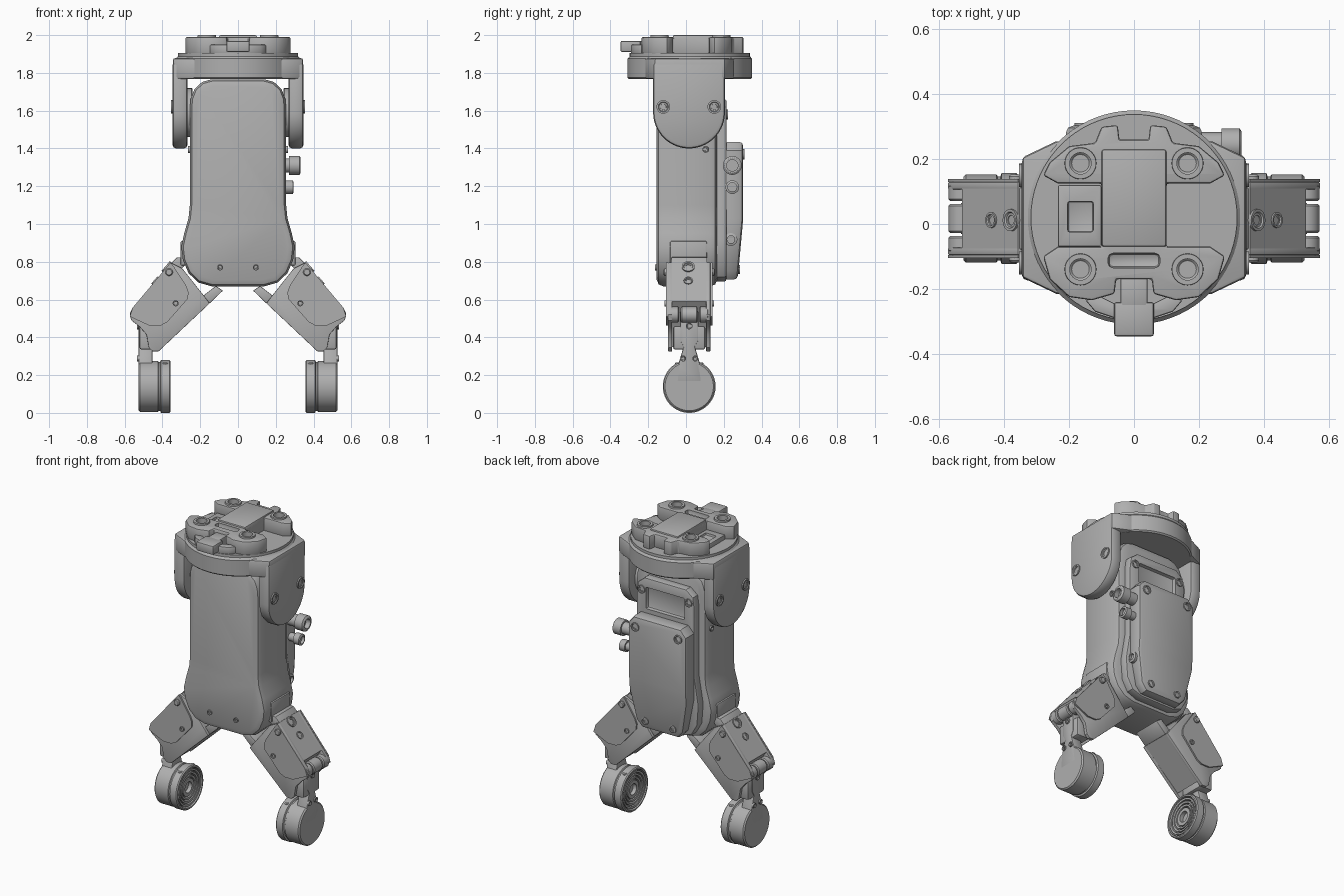
import bpy, bmesh
from math import sin, cos, pi, radians
from mathutils import Vector

if "Cube" in bpy.data.objects:
    bpy.data.objects.remove(bpy.data.objects["Cube"])

grey = bpy.data.materials.new("satin grey")
grey.use_nodes = True
grey.diffuse_color = (0.43, 0.43, 0.43, 1)
grey.node_tree.nodes["Principled BSDF"].inputs["Base Color"].default_value = (0.43, 0.43, 0.43, 1)
parts = []
CY = 0.017  # depth of the joint centre line


def place(axis, u, v, w):
    return {"x": (w, u, v), "y": (u, w, v), "z": (u, v, w)}[axis]


def finish(bm, name, mirror):
    bmesh.ops.recalc_face_normals(bm, faces=bm.faces)
    mesh = bpy.data.meshes.new(name)
    bm.to_mesh(mesh)
    bm.free()
    mesh.materials.append(grey)
    obj = bpy.data.objects.new(name, mesh)
    bpy.context.collection.objects.link(obj)
    if mirror:
        mod = obj.modifiers.new("Mirror", "MIRROR")
        mod.use_mirror_merge = False
    parts.append(obj)
    return obj


def prism(name, axis, pts, lo, hi, bevel=0.0, mirror=False, segs=2):
    """Extrude an outline along an axis and round its rims."""
    bm = bmesh.new()
    rings = [[bm.verts.new(place(axis, u, v, w)) for u, v in pts] for w in (lo, hi)]
    bm.faces.new(rings[0])
    bm.faces.new(rings[1])
    for i in range(len(pts)):
        j = (i + 1) % len(pts)
        bm.faces.new((rings[0][i], rings[0][j], rings[1][j], rings[1][i]))
    bmesh.ops.recalc_face_normals(bm, faces=bm.faces)
    if bevel:
        sharp = [e for e in bm.edges if e.calc_face_angle(0) > radians(50)]
        bmesh.ops.bevel(bm, geom=sharp, offset=bevel, segments=segs, profile=0.5,
                        affect="EDGES", clamp_overlap=True)
    return finish(bm, name, mirror)


def box(name, x, y, z, bevel=0.0, mirror=False):
    pts = [(x[0], y[0]), (x[1], y[0]), (x[1], y[1]), (x[0], y[1])]
    return prism(name, "z", pts, z[0], z[1], bevel, mirror)


def lathe(name, axis, centre, profile, mirror=False, steps=48):
    """Spin (radius, offset) pairs round an axis through the centre."""
    bm = bmesh.new()
    rings = []
    for r, w in profile:
        n = 1 if r == 0 else steps
        rings.append([bm.verts.new(Vector(centre) + Vector(place(
            axis, r * cos(2 * pi * k / steps), r * sin(2 * pi * k / steps), w)))
            for k in range(n)])
    for a, b in zip(rings, rings[1:]):
        for k in range(steps):
            m = (k + 1) % steps
            corners = [a[k % len(a)], a[m % len(a)], b[m % len(b)], b[k % len(b)]]
            bm.faces.new(list(dict.fromkeys(corners)))
    return finish(bm, name, mirror)


def rod(name, axis, centre, r, lo, hi, mirror=False):
    c = min(0.006, (hi - lo) / 4)
    return lathe(name, axis, centre,
                 [(0, lo), (r - c, lo), (r, lo + c), (r, hi - c), (r - c, hi), (0, hi)], mirror, 32)


def screw(name, axis, centre, r, out=1, mirror=False):
    h = 0.008 * out
    return lathe(name, axis, centre, [(0, -h), (r, -h), (r, h), (r * 0.75, h), (r * 0.65, h * 0.4),
                 (r * 0.45, h * 0.4), (r * 0.4, -h * 0.6), (0, -h * 0.6)], mirror, 24)


def both(half):
    """Complete a right-hand outline with its mirrored left half."""
    return half + [(-u, v) for u, v in reversed(half)]


def cut(obj, cutter):
    cutter.hide_render = True
    mod = obj.modifiers.new("Cut", "BOOLEAN")
    mod.operation, mod.solver, mod.object = "DIFFERENCE", "EXACT", cutter
    bpy.context.view_layer.objects.active = obj
    bpy.ops.object.modifier_apply(modifier=mod.name)
    parts.remove(cutter)
    bpy.data.objects.remove(cutter)


# Main housing
outline = [(0.14, 1.766), (0.19, 1.752), (0.23, 1.715), (0.25, 1.665), (0.255, 1.61),
           (0.255, 1.1), (0.262, 1.03), (0.285, 0.95), (0.3, 0.88), (0.292, 0.81),
           (0.262, 0.74), (0.21, 0.69), (0.14, 0.67)]
prism("housing", "y", both(outline), -0.155, 0.165, 0.035)
screw("front_screw", "y", (0.095, -0.155, 0.77), 0.016, -1, True)
screw("side_screw", "x", (0.256, 0.105, 1.395), 0.018, 1, True)
box("lower_side_block", (0.2, 0.304), (-0.085, 0.11), (0.78, 0.91), 0.008, True)

# Rear plate with its recessed window
rear = [(0.15, 1.66), (0.2, 1.62), (0.21, 1.55), (0.21, 1.1), (0.24, 0.92),
        (0.23, 0.79), (0.19, 0.72), (0.12, 0.695)]
plate = prism("rear_plate", "y", both(rear), 0.15, 0.215, 0.012)
cut(plate, box("window_cutter", (-0.14, 0.14), (0.19, 0.3), (1.46, 1.6), 0.01))
screw("rear_plate_screw", "y", (0.17, 0.215, 1.58), 0.026, 1, True)

# Rear cover, sloping inwards at its lower end
cover_half = [(0.17, 1.435), (0.21, 1.39), (0.21, 0.95), (0.17, 0.75), (0.13, 0.705)]
cover = prism("rear_cover", "y", both(cover_half), 0.2, 0.303, 0.022)
bm = bmesh.new()
bm.from_mesh(cover.data)
bmesh.ops.bisect_plane(bm, geom=bm.verts[:] + bm.edges[:] + bm.faces[:],
                       plane_co=(0, 0, 1.03), plane_no=(0, 0, 1))
for v in bm.verts:
    if v.co.y > 0.25 and v.co.z < 1.03:
        v.co.y -= (1.03 - v.co.z) * 0.09
bm.to_mesh(cover.data)
bm.free()
screw("cover_upper_screw", "y", (0.155, 0.303, 1.37), 0.028, 1, True)
screw("cover_lower_screw", "y", (0.1, 0.277, 0.76), 0.024, 1, True)

# Cable sockets on the left side
rod("large_socket_collar", "x", (0, 0.245, 1.31), 0.038, 0.19, 0.29)
lathe("large_socket", "x", (0, 0.245, 1.31), [(0, 0.27), (0.05, 0.27), (0.05, 0.325),
      (0.04, 0.332), (0.03, 0.332), (0.03, 0.3), (0, 0.3)], steps=24)
lathe("small_socket", "x", (0, 0.245, 1.195), [(0, 0.19), (0.026, 0.19), (0.026, 0.25), (0.036, 0.25),
      (0.036, 0.29), (0.024, 0.295), (0.024, 0.275), (0, 0.275)], steps=24)
lathe("vent_plug", "x", (0, 0.238, 0.918), [(0, 0.17), (0.034, 0.17), (0.034, 0.215),
      (0.02, 0.22), (0.02, 0.205), (0, 0.205)], steps=24)

# Fork head holding the housing
lathe("head_disc", "z", (0, 0.02, 0), [(0, 1.767), (0.322, 1.767), (0.33, 1.775), (0.33, 1.875),
      (0.318, 1.888), (0.318, 1.905), (0, 1.905)], steps=72)
prism("head_shoulder", "z", both([(0.24, -0.215), (0.345, -0.165), (0.345, 0.205), (0.24, 0.255)]),
      1.768, 1.878, 0.012)
arc = [(0.016 + 0.19 * cos(a), 1.59 + 0.19 * sin(a)) for a in [-pi * k / 28 for k in range(29)]]
prism("fork_cheek", "x", arc + [(-0.174, 1.86), (0.206, 1.86)], 0.268, 0.346, 0.018, True)
rod("pivot_boss", "x", (0, 0.016, 1.59), 0.13, 0.24, 0.28, True)
for y in (-0.12, 0.15):
    screw("cheek_screw", "x", (0.346, y, 1.62), 0.036, 1, True)

# Mounting flange on top
flange_half = [(0.055, -0.17), (0.06, -0.215), (0.13, -0.235), (0.2, -0.225), (0.26, -0.17),
               (0.28, -0.1), (0.235, -0.07), (0.1, -0.07), (0.1, 0.125), (0.235, 0.125),
               (0.28, 0.15), (0.26, 0.19), (0.2, 0.24), (0.12, 0.25), (0.1, 0.3), (0.05, 0.305),
               (0.045, 0.26)]
flange = prism("mounting_flange", "z", both(flange_half), 1.9, 1.99, 0.008)
for x in (-0.165, 0.165):
    for y in (-0.14, 0.187):
        cut(flange, rod("bolt_cutter", "z", (x, y, 0), 0.033, 1.94, 2.05))
        lathe("bolt_rim", "z", (x, y, 0), [(0.033, 1.98), (0.05, 1.98), (0.048, 2.0),
              (0.033, 2.0), (0.033, 1.98)], steps=32)
cut(flange, box("slot_cutter", (-0.08, 0.08), (-0.135, -0.09), (1.96, 2.05), 0.015))
box("centre_plateau", (-0.1, 0.1), (-0.07, 0.23), (1.9, 2.0), 0.008)
socket = box("side_contact_block", (-0.235, -0.1), (-0.07, 0.12), (1.9, 1.935), 0.006)
cut(socket, box("contact_cutter", (-0.205, -0.125), (-0.025, 0.07), (1.92, 1.96), 0.008))
prism("latch_arc", "z", both([(0.04, -0.255), (0.11, -0.22), (0.15, -0.235), (0.12, -0.27), (0.06, -0.29)]),
      1.9, 1.95, 0.006)
box("latch_tab", (-0.062, 0.062), (-0.347, -0.24), (1.91, 1.97), 0.01)
box("latch_stem", (-0.042, 0.042), (-0.26, -0.165), (1.9, 1.97), 0.008)

# Upper leg links: core, side walls, cover plates and end flanges
wall = [(0.295, 0.765), (0.357, 0.796), (0.558, 0.557), (0.573, 0.52), (0.565, 0.49), (0.52, 0.455),
        (0.485, 0.415), (0.472, 0.345), (0.452, 0.326), (0.42, 0.326), (0.15, 0.58), (0.18, 0.62)]
core = [(0.295, 0.765), (0.357, 0.796), (0.53, 0.59), (0.48, 0.52), (0.43, 0.43), (0.40, 0.35),
        (0.15, 0.58), (0.18, 0.62)]
side = [(0.34, 0.775), (0.357, 0.796), (0.558, 0.557), (0.573, 0.51), (0.47, 0.462), (0.41, 0.462),
        (0.375, 0.48), (0.265, 0.605), (0.262, 0.64), (0.275, 0.675)]
prism("leg_core", "y", core, CY - 0.095, CY + 0.095, 0, True)
for s in (-1, 1):
    a, b, c = (CY + s * d for d in (0.09, 0.112, 0.122))
    prism("leg_wall", "y", wall, min(a, b), max(a, b), 0.003, True)
    prism("leg_cover", "y", side, min(b, c), max(b, c), 0, True)
    screw("leg_screw", "y", (0.33, c, 0.58), 0.016, s, True)
    rod("hip_pin", "y", (0.365, CY + s * 0.125, 0.745), 0.02, -0.01, 0.01, True)
prism("outer_hip_flange", "y", [(0.275, 0.79), (0.295, 0.825), (0.325, 0.822), (0.372, 0.775),
      (0.34, 0.74), (0.3, 0.76)], CY - 0.095, CY + 0.095, 0.004, True)
prism("inner_hip_flange", "y", [(0.08, 0.647), (0.117, 0.672), (0.185, 0.62), (0.15, 0.58)],
      CY - 0.095, CY + 0.095, 0.004, True)
for x, z, r in ((0.383, 0.778, 0.034), (0.443, 0.704, 0.024)):
    bolt = screw("leg_top_bolt", "z", (0, 0, 0), r, 1, True)
    for v in bolt.data.vertices:  # tilt onto the sloping face
        p = Vector(v.co)
        p.rotate(Vector((0, 0, 1)).rotation_difference(Vector((0.765, 0, 0.643))))
        v.co = p + Vector((x - 0.006, 0.012, z - 0.006))

# Knee rollers and lower fingers
for y, w in ((-0.062, 0.025), (CY, 0.045), (0.096, 0.025)):
    rod("knee_roller", "y", (0.53, y, 0.52), 0.042, -w, w, True)
box("knee_block", (0.43, 0.522), (CY - 0.085, CY + 0.085), (0.335, 0.46), 0.012, True)
neck = [(CY + u, v) for u, v in both([(0.048, 0.54), (0.048, 0.38), (0.03, 0.35), (0.045, 0.3),
                                      (0.06, 0.25), (0.07, 0.16)])]
prism("finger_neck", "x", neck, 0.452, 0.526, 0.008, True)
for s in (-1, 1):
    screw("finger_screw", "x", (0.526, CY + s * 0.032, 0.288), 0.016, 1, True)
screw("neck_screw", "x", (0.526, CY, 0.46), 0.018, 1, True)

# Round gripping pads with ringed inner faces
rings = [(0, 0.395), (0.035, 0.395), (0.035, 0.37)]
for k in range(4):
    r = 0.045 + k * 0.02
    rings += [(r, 0.372 - k * 0.003), (r + 0.012, 0.37 - k * 0.003), (r + 0.013, 0.385)]
    rings += [(r + 0.018, 0.385)]
rings += [(0.125, 0.357), (0.134, 0.357), (0.14, 0.363), (0.14, 0.408), (0.13, 0.412), (0.13, 0.42),
          (0.136, 0.424), (0.136, 0.518), (0.128, 0.526), (0, 0.526)]
lathe("grip_pad", "x", (0, CY, 0.14), rings, True, 64)
for s in (-1, 1):
    rod("pad_rim_screw", "z", (0.385, CY + s * 0.06, 0.256), 0.016, -0.01, 0.012, True)

# Smooth curved faces, keep hard edges crisp
bpy.ops.object.select_all(action="DESELECT")
for obj in parts:
    obj.select_set(True)
bpy.context.view_layer.objects.active = parts[0]
bpy.ops.object.shade_smooth_by_angle(angle=radians(32))
